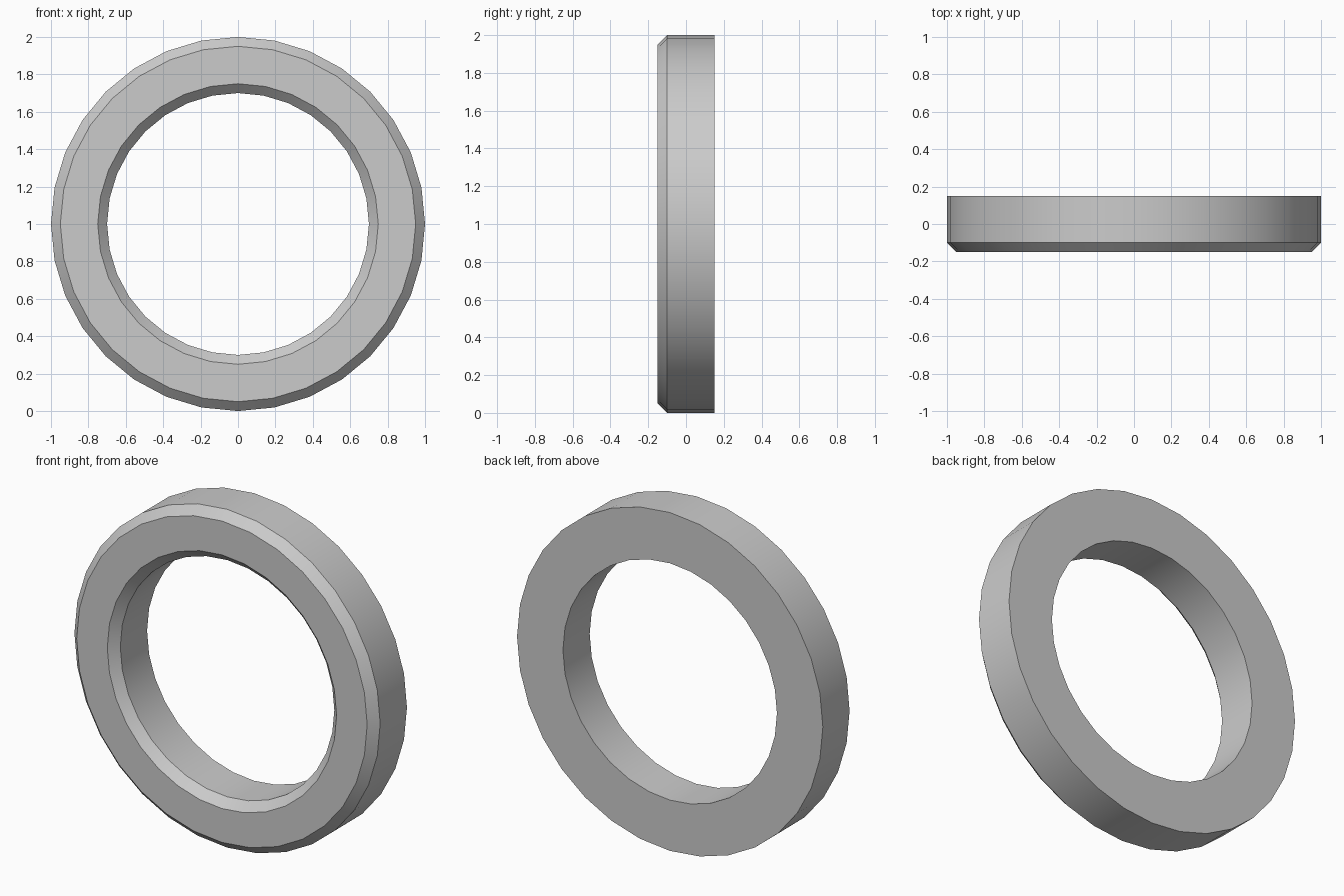
import bpy, bmesh, math

if "Cube" in bpy.data.objects:
    bpy.data.objects.remove(bpy.data.objects["Cube"])

SEGMENTS = 32
# Ring cross-section as (radius, y): bevelled at the front, square at the back
PROFILE = [(1.0, 0.15), (1.0, -0.1), (0.95, -0.15),
           (0.75, -0.15), (0.7, -0.1), (0.7, 0.15)]

bm = bmesh.new()
loops = []
for i in range(SEGMENTS):
    a = 2 * math.pi * i / SEGMENTS
    loops.append([bm.verts.new((r * math.cos(a), y, 1 + r * math.sin(a)))
                  for r, y in PROFILE])

# Skin between neighbouring cross-sections
n = len(PROFILE)
for i in range(SEGMENTS):
    p, q = loops[i], loops[(i + 1) % SEGMENTS]
    for j in range(n):
        k = (j + 1) % n
        bm.faces.new((p[j], p[k], q[k], q[j]))
bmesh.ops.recalc_face_normals(bm, faces=bm.faces)

mesh = bpy.data.meshes.new("ring")
bm.to_mesh(mesh)
bm.free()
ring = bpy.data.objects.new("ring", mesh)
bpy.context.collection.objects.link(ring)

# Smooth round walls, crisp bevel edges
bpy.context.view_layer.objects.active = ring
ring.select_set(True)
bpy.ops.object.shade_smooth_by_angle(angle=math.radians(30))
